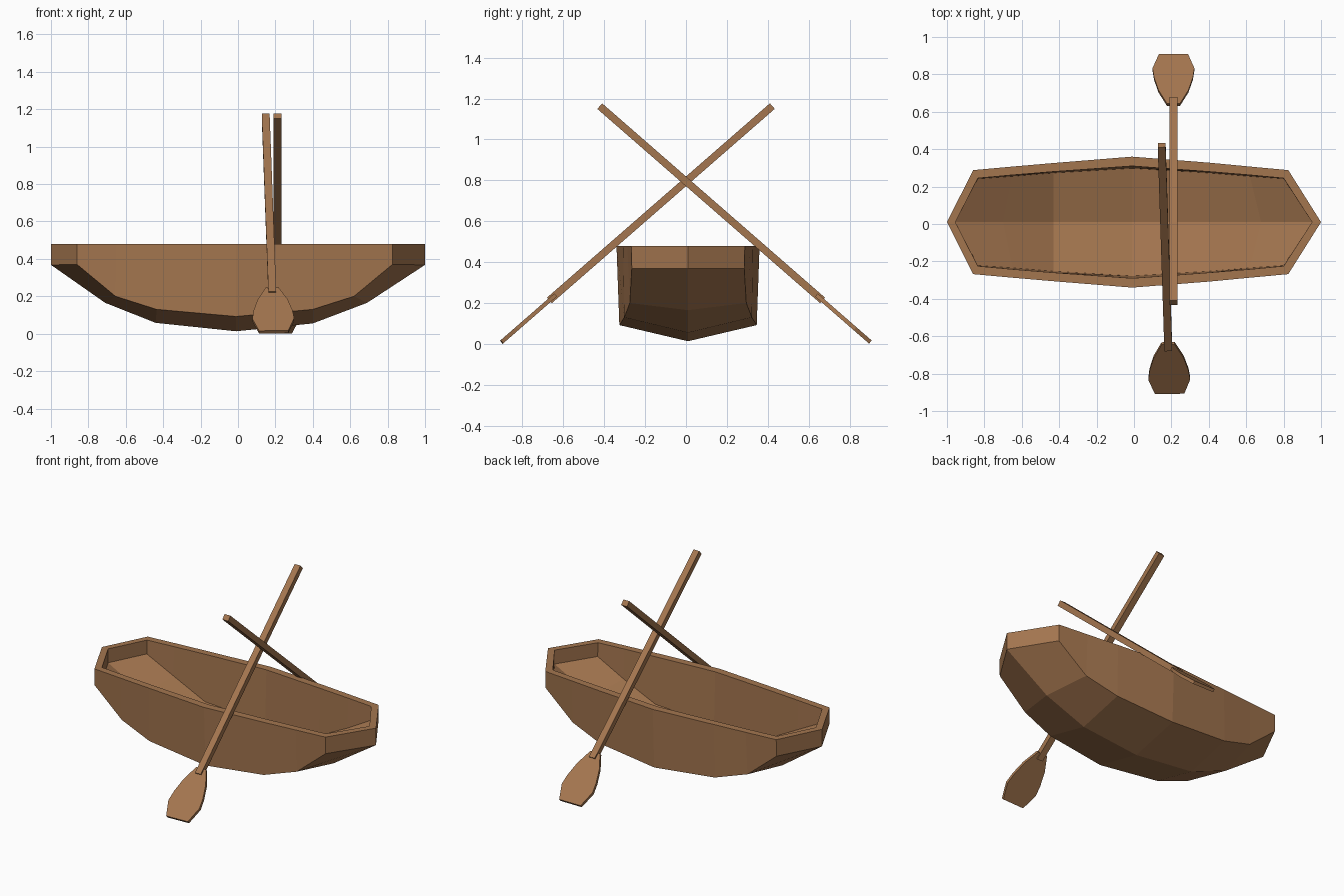
import bpy, bmesh
from mathutils import Vector, Matrix

if "Cube" in bpy.data.objects:
    bpy.data.objects.remove(bpy.data.objects["Cube"])

wood = bpy.data.materials.new("brown wood")
wood.diffuse_color = (0.37, 0.18, 0.078, 1)
wood.use_nodes = True
wood.node_tree.nodes["Principled BSDF"].inputs["Base Color"].default_value = wood.diffuse_color

TOP, YC = 0.48, 0.01   # gunwale height, hull centre line


def finish(bm, name):
    bmesh.ops.recalc_face_normals(bm, faces=bm.faces)
    me = bpy.data.meshes.new(name)
    bm.to_mesh(me)
    bm.free()
    me.materials.append(wood)
    ob = bpy.data.objects.new(name, me)
    bpy.context.collection.objects.link(ob)
    return ob


def shell(bm, stations, tips):
    """One skin of the hull; returns its gunwale loop.
    Station: gunwale x, y; chine x, y, z; keel x, z."""
    rows = []
    for gx, gy, cx, cy, cz, kx, kz in stations:
        pts = [(gx, -gy, TOP), (cx, -cy, cz), (kx, 0, kz), (cx, cy, cz), (gx, gy, TOP)]
        rows.append([bm.verts.new((x, y + YC, z)) for x, y, z in pts])
    for a, b in zip(rows, rows[1:]):
        for i in range(4):
            bm.faces.new((a[i], a[i + 1], b[i + 1], b[i]))
    ends = []
    for row, x in ((rows[0], tips[0]), (rows[-1], tips[1])):
        t = bm.verts.new((x, YC, TOP))
        bm.faces.new((t, row[0], row[1], row[2]))
        bm.faces.new((t, row[2], row[3], row[4]))
        ends.append(t)
    return [ends[0]] + [r[0] for r in rows] + [ends[1]] + [r[4] for r in reversed(rows)]


# Hull: outer skin, inner skin, flat rim between them
outer = [
    (-.86, .278, -.86, .275, .37, -1.0, .368),
    (-.65, .297, -.655, .285, .20, -.71, .165),
    (-.43, .316, -.435, .312, .13, -.44, .058),
    (-.01, .350, -.01, .336, .092, -.01, .013),
    (.40, .318, .40, .312, .13, .40, .055),
    (.62, .297, .62, .285, .20, .69, .165),
    (.825, .278, .825, .275, .37, 1.0, .368),
]
inner = [
    (-.835, .235, -.835, .232, .39, -.955, .388),
    (-.65, .252, -.65, .245, .29, -.70, .252),
    (-.43, .270, -.43, .263, .17, -.43, .103),
    (-.01, .300, -.01, .288, .135, -.01, .058),
    (.40, .270, .40, .263, .17, .40, .10),
    (.62, .252, .62, .245, .285, .68, .245),
    (.80, .235, .80, .232, .39, .952, .388),
]
bm = bmesh.new()
lo = shell(bm, outer, (-1.0, 1.0))
li = shell(bm, inner, (-.955, .952))
for i in range(len(lo)):
    j = (i + 1) % len(lo)
    bm.faces.new((lo[i], lo[j], li[j], li[i]))
finish(bm, "hull")


def oar(name, blade_end, handle_end):
    """Square shaft and flat blade, both laid along the line between the ends."""
    a, b = Vector(blade_end), Vector(handle_end)
    d = (b - a).normalized()
    n = d.cross(Vector((1, 0, 0))).normalized()
    w = n.cross(d)
    m = Matrix((w, d, n)).transposed().to_4x4()
    m.translation = a
    length = (b - a).length
    # shaft
    bm = bmesh.new()
    bmesh.ops.create_cube(bm, size=1, matrix=m @ Matrix.Translation((0, (length + .31) / 2, 0))
                          @ Matrix.Diagonal((.042, length - .31, .036, 1)))
    finish(bm, name + "_shaft")
    # blade
    bm = bmesh.new()
    half = [(.078, 0), (.112, .10), (.104, .165), (.08, .255), (.035, .35)]
    outline = half + [(-x, y) for x, y in reversed(half)]
    face = bm.faces.new([bm.verts.new((x, y, -.01)) for x, y in outline])
    ext = bmesh.ops.extrude_face_region(bm, geom=[face])
    bmesh.ops.translate(bm, vec=(0, 0, .02),
                        verts=[v for v in ext["geom"] if isinstance(v, bmesh.types.BMVert)])
    bm.transform(m)
    finish(bm, name + "_blade")


oar("front_oar", (.191, -.902, .009), (.148, .422, 1.163))
oar("back_oar", (.211, .902, .009), (.211, -.422, 1.163))
